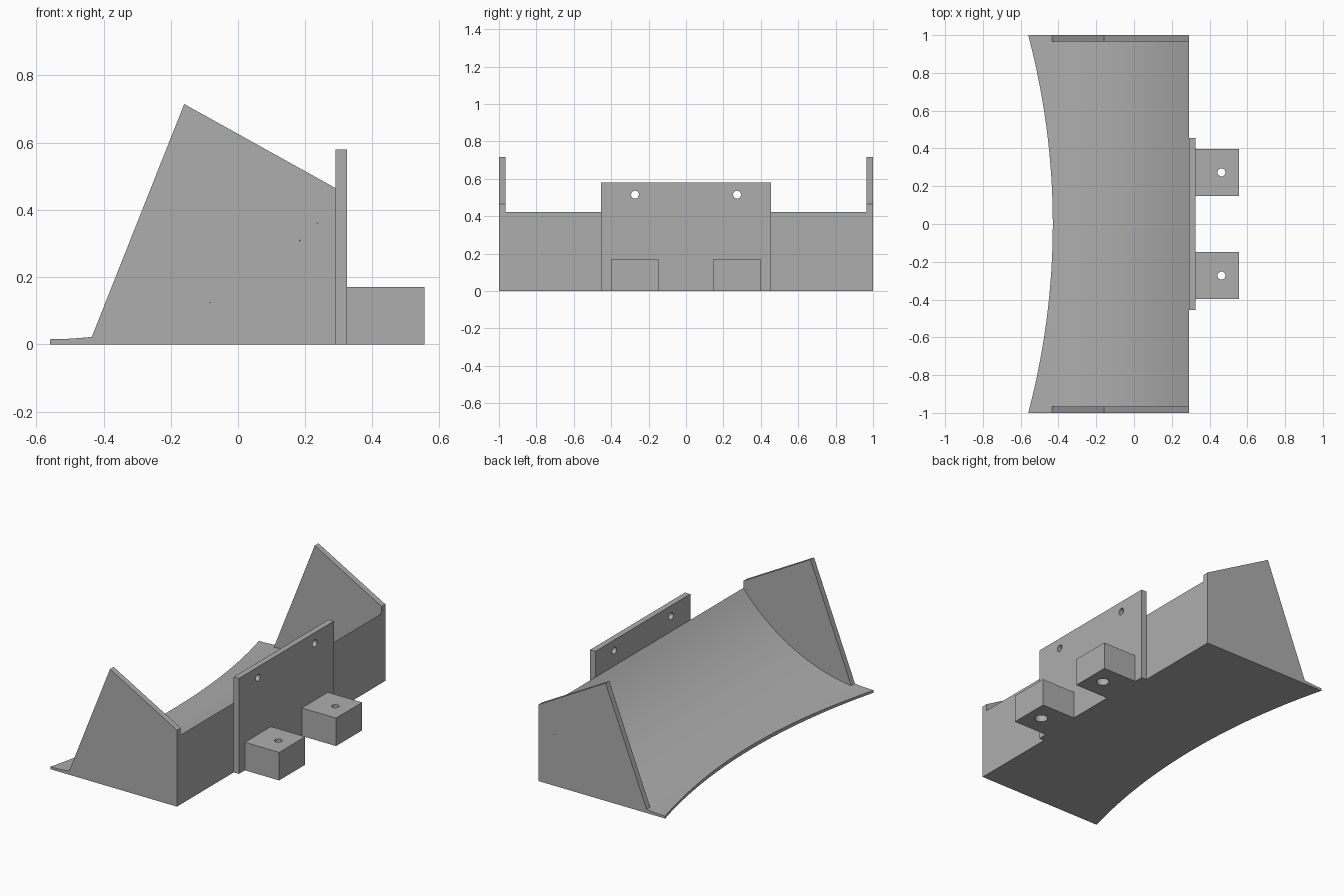
import bpy, bmesh
from math import sqrt, pi
from mathutils import Matrix

if "Cube" in bpy.data.objects:
    bpy.data.objects.remove(bpy.data.objects["Cube"])

BACK_X, LIP_X, TIP_X = 0.29, -0.43, -0.56
ARC_R, ARC_Z = 1.09, 1.105        # curved scoop surface
LIP_R = 3.91                      # plan arc of the front lip

grey = bpy.data.materials.new("plain_grey")
grey.use_nodes = True
colour = (0.42, 0.42, 0.42, 1)
grey.diffuse_color = colour
grey.node_tree.nodes["Principled BSDF"].inputs["Base Color"].default_value = colour


def scoop_z(x):
    return ARC_Z - sqrt(ARC_R ** 2 - (x - TIP_X) ** 2)


def arc_points(x0, x1, steps=32):
    xs = [x0 + (x1 - x0) * i / steps for i in range(steps + 1)]
    return [(x, scoop_z(x)) for x in xs]


def loft(name, sections):
    """Skin a list of (y, [(x, z), ...]) sections into a closed solid."""
    bm = bmesh.new()
    rings = [[bm.verts.new((x, y, z)) for x, z in pts] for y, pts in sections]
    for a, b in zip(rings, rings[1:]):
        for i in range(len(a)):
            j = (i + 1) % len(a)
            bm.faces.new((a[i], a[j], b[j], b[i]))
    bm.faces.new(rings[0])
    bm.faces.new(rings[-1])
    bmesh.ops.recalc_face_normals(bm, faces=bm.faces)
    mesh = bpy.data.meshes.new(name)
    bm.to_mesh(mesh)
    bm.free()
    obj = bpy.data.objects.new(name, mesh)
    bpy.context.collection.objects.link(obj)
    mesh.materials.append(grey)
    return obj


def box(name, x0, x1, y0, y1, z1):
    pts = [(x0, 0), (x1, 0), (x1, z1), (x0, z1)]
    return loft(name, [(y0, pts), (y1, pts)])


def drill(obj, centre, radius, depth, axis="Z"):
    """Cut a round hole and bake the result into the mesh."""
    bm = bmesh.new()
    turn = Matrix.Rotation(pi / 2, 4, "Y") if axis == "X" else Matrix()
    bmesh.ops.create_cone(bm, cap_ends=True, segments=32, radius1=radius,
                          radius2=radius, depth=depth,
                          matrix=Matrix.Translation(centre) @ turn)
    mesh = bpy.data.meshes.new("hole_cutter")
    bm.to_mesh(mesh)
    bm.free()
    mesh.materials.append(grey)
    cutter = bpy.data.objects.new("hole_cutter", mesh)
    cutter.hide_render = True
    bpy.context.collection.objects.link(cutter)
    mod = obj.modifiers.new("hole", "BOOLEAN")
    mod.operation, mod.solver, mod.object = "DIFFERENCE", "EXACT", cutter
    bpy.context.view_layer.objects.active = obj
    bpy.ops.object.modifier_apply(modifier=mod.name)
    bpy.data.objects.remove(cutter)


# Scoop body: concave top, flat base, arched front lip
sections = []
for i in range(49):
    y = -1 + i / 24
    lip = LIP_X - LIP_R + sqrt(LIP_R ** 2 - y ** 2)
    sections.append((y, arc_points(lip, BACK_X) + [(BACK_X, 0), (lip, 0)]))
parts = [loft("scoop_body", sections)]

# End plates standing on the curved surface
plate_profile = arc_points(-0.435, BACK_X) + [(BACK_X, 0.465), (-0.16, 0.715)]
for name, y0 in (("front_end_plate", -1), ("rear_end_plate", 0.965)):
    parts.append(loft(name, [(y0, plate_profile), (y0 + 0.035, plate_profile)]))

# Mounting plate with two bolt holes
mount = box("mounting_plate", BACK_X, 0.325, -0.455, 0.455, 0.58)
parts.append(mount)

# Mounting blocks with counterbored holes
for name, side in (("front_mounting_block", -1), ("rear_mounting_block", 1)):
    y = side * 0.273
    drill(mount, (0.31, y, 0.515), 0.021, 0.2, "X")
    block = box(name, 0.325, 0.555, y - 0.125, y + 0.125, 0.17)
    drill(block, (0.463, y, 0.1), 0.021, 0.4)
    drill(block, (0.463, y, 0), 0.036, 0.16)
    parts.append(block)

# Smooth curves, crisp edges
bpy.ops.object.select_all(action="DESELECT")
for obj in parts:
    obj.select_set(True)
bpy.context.view_layer.objects.active = parts[0]
bpy.ops.object.shade_smooth_by_angle(angle=pi / 6)
